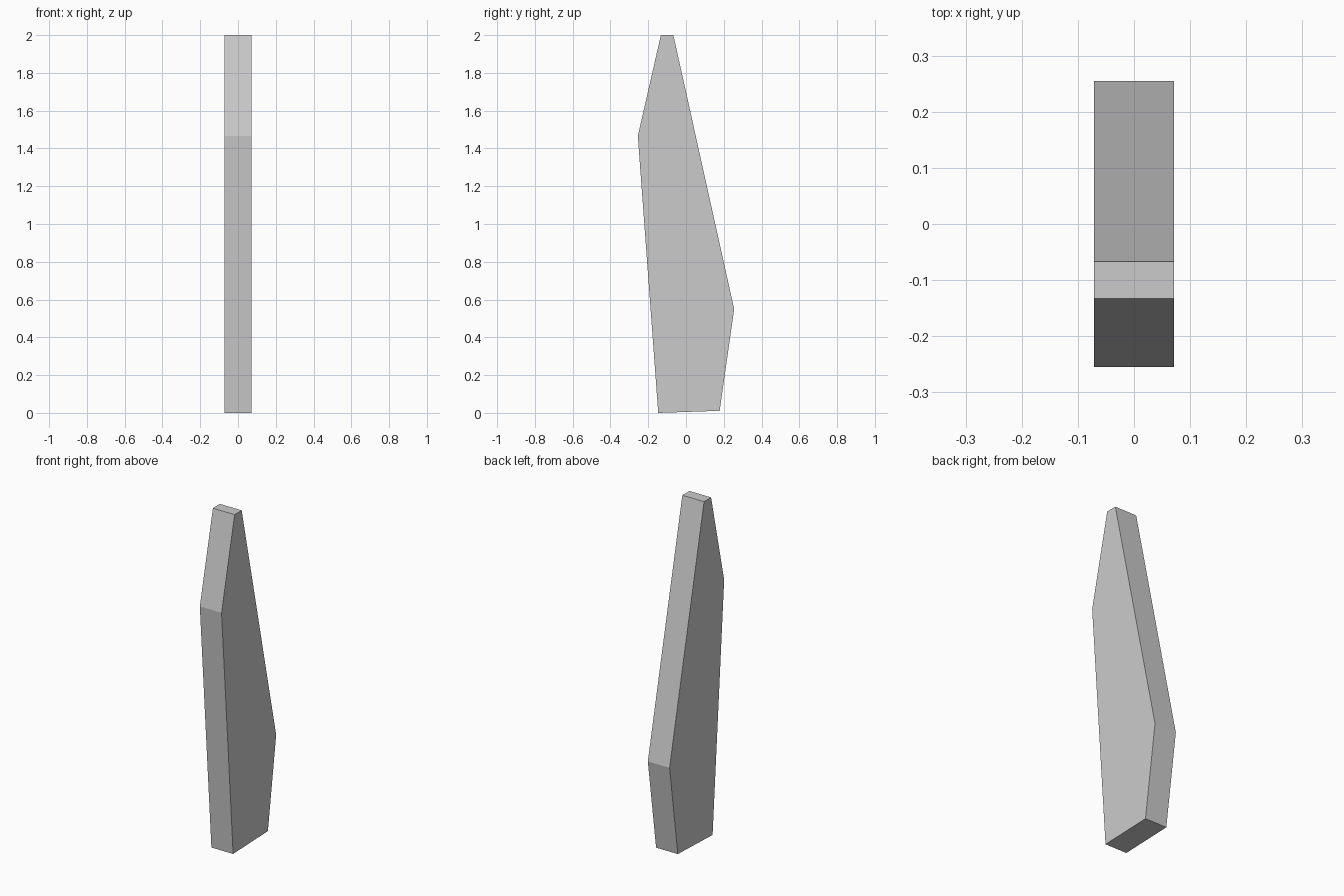
import bpy
import bmesh

if "Cube" in bpy.data.objects:
    bpy.data.objects.remove(bpy.data.objects["Cube"])

HALF_WIDTH = 0.071

# Side outline of the blade (y, z)
outline = [(-0.147, 0.0), (0.178, 0.011), (0.255, 0.55),
           (-0.067, 2.0), (-0.133, 2.0), (-0.255, 1.466)]

# Flat slab: fill the outline and extrude it across x
bm = bmesh.new()
face = bm.faces.new([bm.verts.new((-HALF_WIDTH, y, z)) for y, z in outline])
extruded = bmesh.ops.extrude_face_region(bm, geom=[face], use_keep_orig=True)
verts = [g for g in extruded["geom"] if isinstance(g, bmesh.types.BMVert)]
bmesh.ops.translate(bm, verts=verts, vec=(2 * HALF_WIDTH, 0, 0))
bmesh.ops.recalc_face_normals(bm, faces=bm.faces)

mesh = bpy.data.meshes.new("blade_slab")
bm.to_mesh(mesh)
bm.free()
slab = bpy.data.objects.new("blade_slab", mesh)
bpy.context.collection.objects.link(slab)
